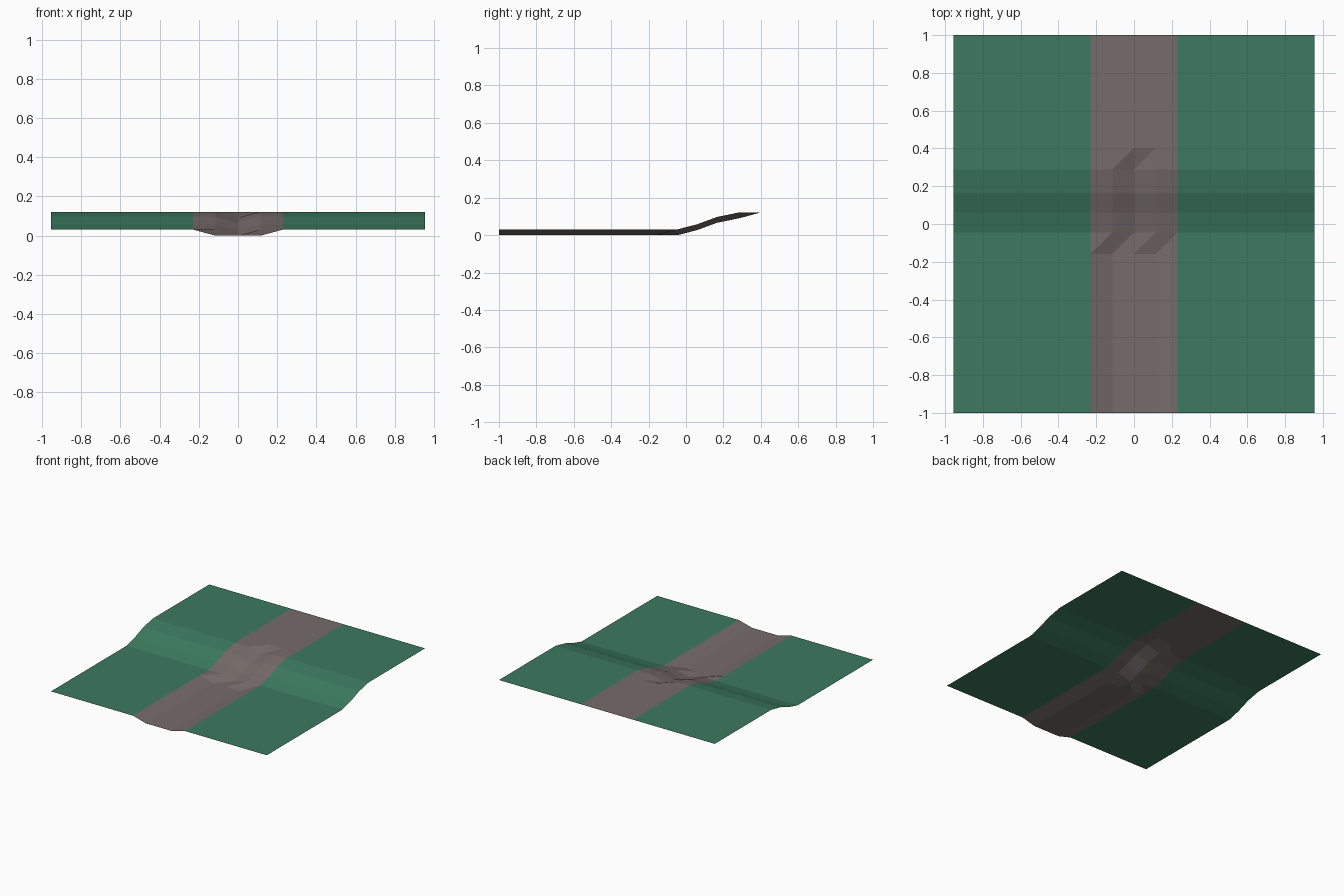
import bpy

if "Cube" in bpy.data.objects:
    bpy.data.objects.remove(bpy.data.objects["Cube"])

# Terrain profile along y: (y, ground height)
ROWS = [(-1.0, 0.031), (-0.158, 0.031), (-0.045, 0.031), (0.06, 0.058),
        (0.165, 0.097), (0.288, 0.122), (0.403, 0.122), (1.0, 0.122)]
HALF_WIDTH, PATH, INNER, DEPTH = 0.955, 0.23, 0.115, 0.031


def material(name, colour):
    mat = bpy.data.materials.new(name)
    mat.diffuse_color = (*colour, 1.0)
    mat.use_nodes = True
    mat.node_tree.nodes["Principled BSDF"].inputs["Base Color"].default_value = mat.diffuse_color
    return mat


def strip(name, columns, height, mat):
    """Flat-faced sheet over columns x ROWS; bent quads split on the +x+y diagonal."""
    n = len(columns)
    verts = [(x, y, height(x, y, z)) for y, z in ROWS for x in columns]
    faces = []
    for r in range(len(ROWS) - 1):
        for c in range(n - 1):
            a = r * n + c
            b, d = a + 1, a + n
            e = d + 1
            faces += [(a, b, e), (a, e, d)]
    mesh = bpy.data.meshes.new(name)
    mesh.from_pydata(verts, [], faces)
    mesh.materials.append(mat)
    mesh.update()
    obj = bpy.data.objects.new(name, mesh)
    bpy.context.collection.objects.link(obj)
    return obj


def path_height(x, y, z):
    # wide trench on the low ground, narrow V on the slope, level on top
    if y < -0.1:
        return z - DEPTH if abs(x) < 0.2 else z
    if y < 0.35:
        return z - DEPTH if abs(x) < 0.01 else z
    return z


def ground_height(x, y, z):
    return z


green = material("grass green", (0.045, 0.195, 0.115))
brown = material("path grey brown", (0.18, 0.15, 0.142))

# Grass on both sides of the path
strip("grass_left", [-HALF_WIDTH, -PATH], ground_height, green)
strip("grass_right", [PATH, HALF_WIDTH], ground_height, green)

# Sunken path climbing the slope
strip("sunken_path", [-PATH, -INNER, 0.0, INNER, PATH], path_height, brown)
